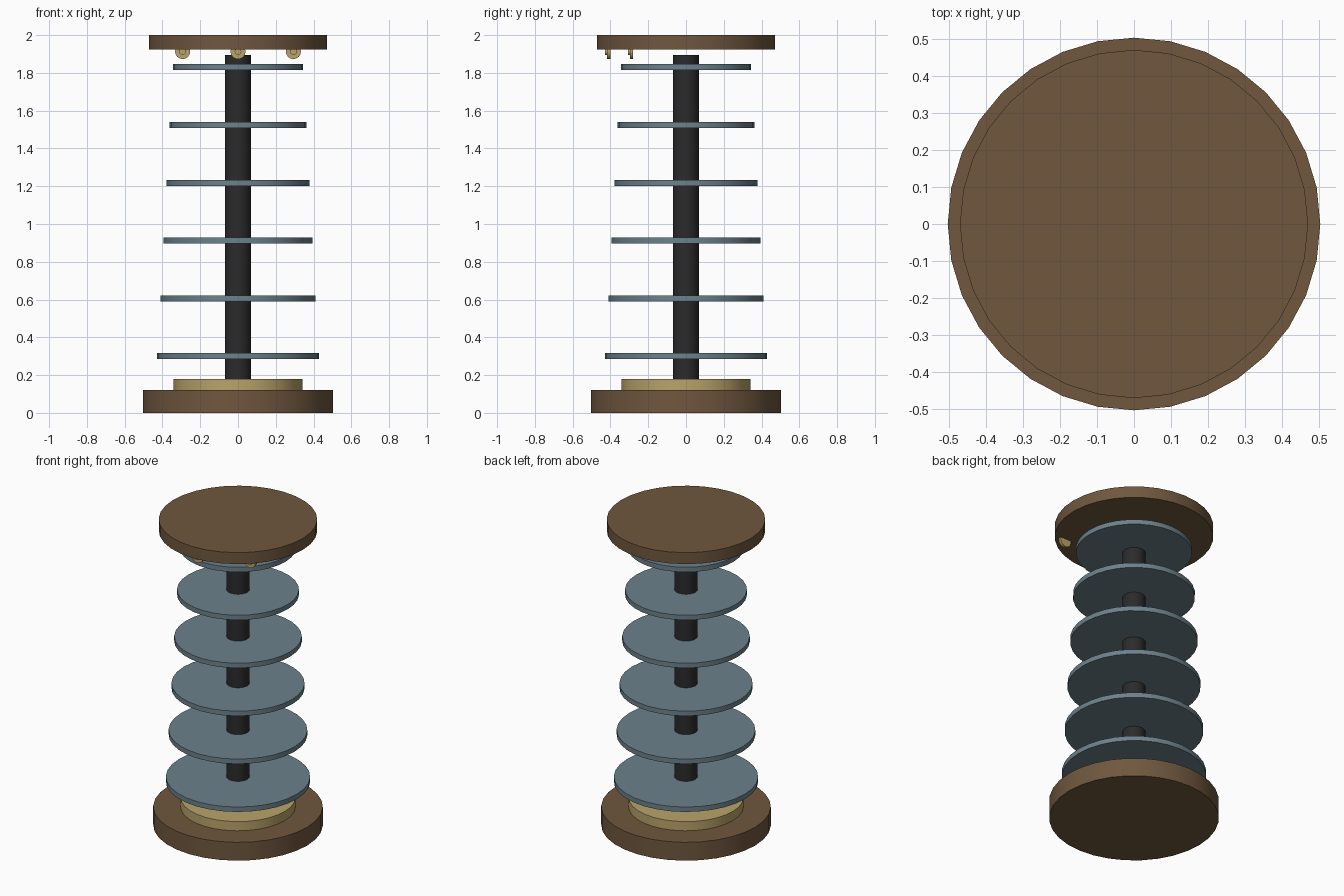
import bpy
import math

if "Cube" in bpy.data.objects:
    bpy.data.objects.remove(bpy.data.objects["Cube"], do_unlink=True)


def make_material(name, rgb):
    mat = bpy.data.materials.new(name)
    mat.use_nodes = True
    color = (*rgb, 1)
    mat.diffuse_color = color
    mat.node_tree.nodes["Principled BSDF"].inputs["Base Color"].default_value = color
    return mat


wood = make_material("brown wood", (0.16, 0.095, 0.048))
brass = make_material("brass", (0.49, 0.37, 0.145))
steel = make_material("blue grey steel", (0.15, 0.22, 0.26))
iron = make_material("black iron", (0.024, 0.024, 0.024))


def cylinder(name, radius, depth, center, mat, sides=32, rotation=(0, 0, 0)):
    bpy.ops.mesh.primitive_cylinder_add(vertices=sides, radius=radius, depth=depth,
                                        location=center, rotation=rotation)
    obj = bpy.context.object
    obj.name = name
    obj.data.materials.append(mat)
    bpy.ops.object.shade_smooth_by_angle(angle=math.radians(30))
    return obj


def upright(name, radius, bottom, top, mat):
    return cylinder(name, radius, top - bottom, (0, 0, (bottom + top) / 2), mat)


# Base, collar, central shaft and floating cap
upright("base", 0.503, 0, 0.12, wood)
upright("base_collar", 0.341, 0.12, 0.18, brass)
upright("shaft", 0.068, 0.18, 1.895, iron)
upright("cap", 0.47, 1.925, 2.0, wood)

# Stack of plates, tapering upward
for i in range(6):
    z = 0.3 + 0.306 * i
    upright(f"plate_{i + 1}", 0.428 - 0.0166 * i, z - 0.016, z + 0.016, steel)

# Three small dials under the front edge of the cap
facing = (math.pi / 2, 0, 0)
for side, degrees in (("right", -135), ("middle", -90), ("left", -45)):
    angle = math.radians(degrees)
    x, y = 0.415 * math.cos(angle), 0.415 * math.sin(angle)
    cylinder(f"{side}_dial", 0.04, 0.018, (x, y + 0.005, 1.913), brass, 16, facing)
    cylinder(f"{side}_dial_hub", 0.018, 0.012, (x, y - 0.008, 1.913), brass, 12, facing)
